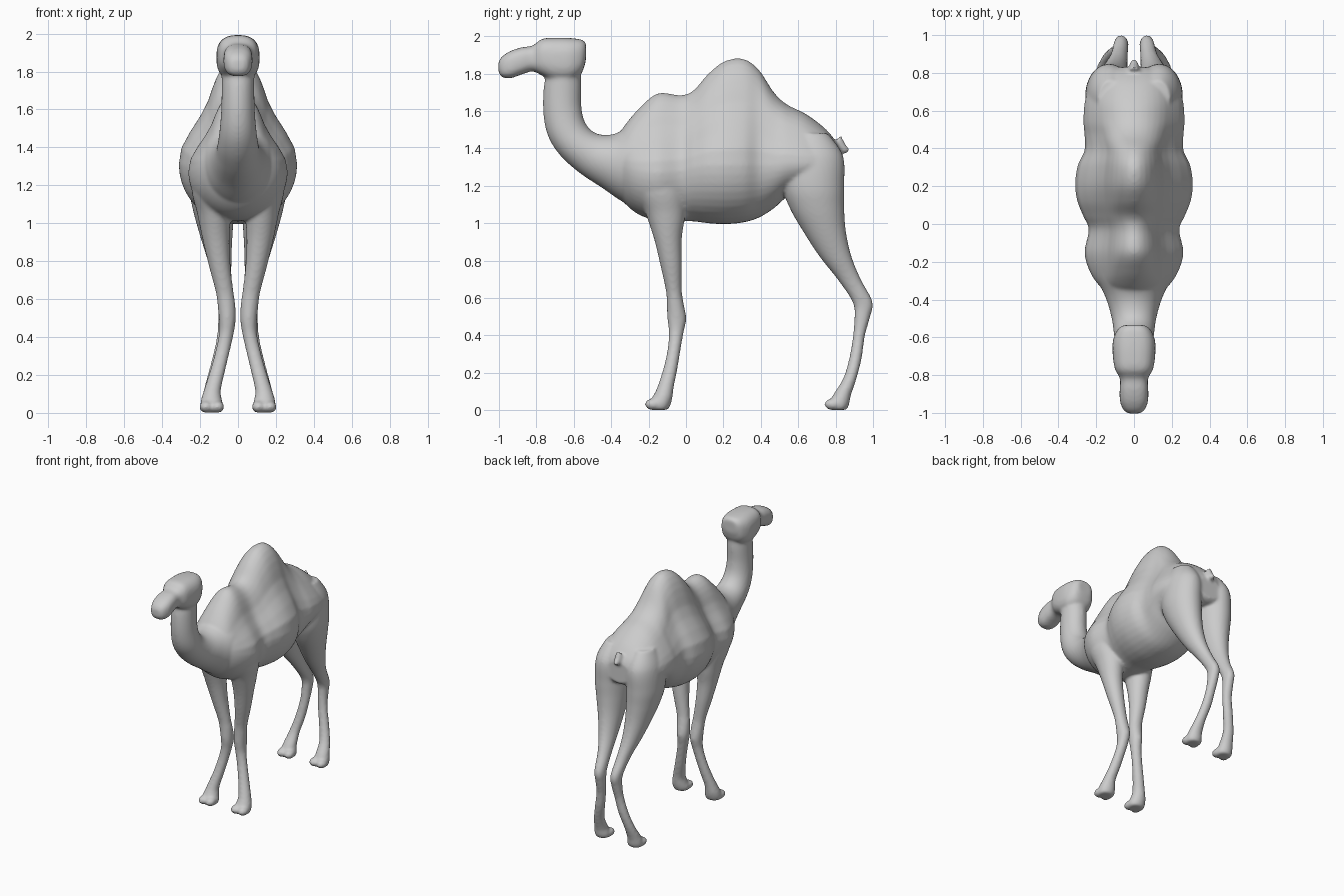
import bpy, bmesh, math
from mathutils import Vector, Matrix

N = 40
parts = []


def smooth_rows(rows, k=6):
    """Catmull-Rom interpolation of every column in a table of sections."""
    out = []
    for i in range(len(rows) - 1):
        p0, p1 = rows[max(i - 1, 0)], rows[i]
        p2, p3 = rows[i + 1], rows[min(i + 2, len(rows) - 1)]
        for j in range(k):
            t = j / k
            out.append([0.5 * (2 * b + (c - a) * t + (2 * a - 5 * b + 4 * c - d) * t * t
                               + (3 * b - a - 3 * c + d) * t ** 3)
                        for a, b, c, d in zip(p0, p1, p2, p3)])
    return out + [list(rows[-1])]


def loft(name, rows, section):
    bm = bmesh.new()
    rings = [[bm.verts.new(section(r, 2 * math.pi * i / N)) for i in range(N)]
             for r in smooth_rows(rows)]
    for a, b in zip(rings, rings[1:]):
        for i in range(N):
            j = (i + 1) % N
            bm.faces.new((a[i], a[j], b[j], b[i]))
    bm.faces.new(rings[0])
    bm.faces.new(rings[-1])
    finish(name, bm)


def finish(name, bm):
    bmesh.ops.recalc_face_normals(bm, faces=bm.faces)
    me = bpy.data.meshes.new(name)
    bm.to_mesh(me)
    bm.free()
    ob = bpy.data.objects.new(name, me)
    bpy.context.collection.objects.link(ob)
    parts.append(ob)


def spow(v, e):
    return math.copysign(abs(v) ** e, v)


def torso_section(r, t):
    # y, top, widest height, bottom, half width, hump pinch
    y, top, mid, bot, w, h = r
    s, c = math.sin(t), math.cos(t)
    u = min(max((s - 0.05) / 0.6, 0), 1)
    pinch = 1 - h * u * u * (3 - 2 * u)
    return Vector((w * c * pinch, y, mid + s * ((top - mid) if s > 0 else (mid - bot))))


def neck_section(r, t):
    # back edge y z, front edge y z, half width
    ya, za, yb, zb, w = r
    a, b = Vector((0, ya, za)), Vector((0, yb, zb))
    return (a + b) / 2 + (a - b) / 2 * math.sin(t) + Vector((w * math.cos(t), 0, 0))


def head_section(r, t):
    # y, top, bottom, half width
    y, top, bot, w = r
    return Vector((w * spow(math.cos(t), 0.75), y,
                   (top + bot) / 2 + (top - bot) / 2 * spow(math.sin(t), 0.75)))


def leg_section(side):
    # z, front y, back y, inner x, outer x
    def section(r, t):
        z, y0, y1, x0, x1 = r
        return Vector((side * ((x0 + x1) / 2 + (x1 - x0) / 2 * math.cos(t)),
                       (y0 + y1) / 2 + (y1 - y0) / 2 * math.sin(t), z))
    return section


# Torso with withers, hump and rump
loft("torso", [
    (-0.38, 1.44, 1.31, 1.20, 0.10, 0.0),
    (-0.33, 1.52, 1.30, 1.11, 0.18, 0.1),
    (-0.25, 1.615, 1.28, 1.045, 0.235, 0.25),
    (-0.15, 1.695, 1.27, 1.015, 0.262, 0.35),
    (-0.03, 1.685, 1.28, 1.01, 0.24, 0.33),
    (0.04, 1.71, 1.30, 1.01, 0.268, 0.33),
    (0.12, 1.80, 1.31, 1.00, 0.30, 0.37),
    (0.21, 1.868, 1.31, 0.995, 0.312, 0.38),
    (0.31, 1.878, 1.31, 1.005, 0.298, 0.38),
    (0.39, 1.82, 1.31, 1.03, 0.262, 0.33),
    (0.47, 1.70, 1.31, 1.08, 0.262, 0.22),
    (0.54, 1.635, 1.32, 1.14, 0.268, 0.15),
    (0.64, 1.585, 1.32, 1.18, 0.262, 0.12),
    (0.74, 1.51, 1.32, 1.20, 0.235, 0.1),
    (0.80, 1.44, 1.32, 1.21, 0.185, 0.05),
    (0.83, 1.39, 1.31, 1.23, 0.10, 0.0)], torso_section)

# Curved neck
loft("neck", [
    (-0.57, 1.90, -0.73, 1.87, 0.088),
    (-0.56, 1.75, -0.76, 1.73, 0.086),
    (-0.56, 1.63, -0.762, 1.58, 0.088),
    (-0.54, 1.54, -0.735, 1.46, 0.096),
    (-0.49, 1.485, -0.67, 1.36, 0.106),
    (-0.42, 1.472, -0.57, 1.27, 0.118),
    (-0.35, 1.49, -0.45, 1.19, 0.145),
    (-0.25, 1.54, -0.33, 1.11, 0.19),
    (-0.15, 1.56, -0.20, 1.06, 0.20)], neck_section)

# Head with flat crown and drooping muzzle
loft("head", [
    (-1.003, 1.86, 1.81, 0.03),
    (-0.985, 1.89, 1.782, 0.055),
    (-0.94, 1.92, 1.775, 0.074),
    (-0.88, 1.94, 1.795, 0.076),
    (-0.82, 1.95, 1.812, 0.074),
    (-0.77, 1.985, 1.79, 0.10),
    (-0.70, 1.992, 1.76, 0.112),
    (-0.62, 1.990, 1.76, 0.112),
    (-0.56, 1.982, 1.80, 0.088),
    (-0.535, 1.965, 1.87, 0.055)], head_section)

FRONT = [
    (1.38, -0.24, -0.05, 0.08, 0.20),
    (1.20, -0.27, -0.01, 0.05, 0.245),
    (1.05, -0.215, -0.005, 0.04, 0.215),
    (0.92, -0.172, -0.022, 0.045, 0.188),
    (0.78, -0.138, -0.022, 0.04, 0.155),
    (0.64, -0.108, -0.022, 0.024, 0.118),
    (0.57, -0.102, -0.012, 0.014, 0.108),
    (0.49, -0.10, 0.002, 0.012, 0.10),
    (0.42, -0.092, -0.012, 0.022, 0.10),
    (0.33, -0.098, -0.028, 0.042, 0.118),
    (0.22, -0.122, -0.046, 0.068, 0.148),
    (0.12, -0.155, -0.066, 0.09, 0.18),
    (0.07, -0.18, -0.072, 0.085, 0.195),
    (0.03, -0.20, -0.082, 0.075, 0.20),
    (0.002, -0.19, -0.095, 0.085, 0.19)]
HIND = [
    (1.48, 0.58, 0.76, 0.06, 0.19),
    (1.36, 0.52, 0.84, 0.015, 0.245),
    (1.20, 0.515, 0.846, 0.012, 0.258),
    (1.08, 0.555, 0.846, 0.018, 0.24),
    (0.95, 0.63, 0.856, 0.028, 0.205),
    (0.82, 0.715, 0.886, 0.034, 0.165),
    (0.70, 0.81, 0.935, 0.034, 0.128),
    (0.58, 0.89, 0.998, 0.03, 0.108),
    (0.50, 0.90, 0.985, 0.032, 0.105),
    (0.40, 0.893, 0.957, 0.042, 0.112),
    (0.28, 0.873, 0.94, 0.064, 0.138),
    (0.17, 0.84, 0.912, 0.09, 0.168),
    (0.08, 0.785, 0.882, 0.09, 0.19),
    (0.03, 0.765, 0.872, 0.08, 0.198),
    (0.002, 0.77, 0.86, 0.09, 0.188)]

# Legs and two-toed feet, mirrored left and right
for side, word in ((1, "left"), (-1, "right")):
    for kind, rows, toe_y in (("front", FRONT, -0.175), ("hind", HIND, 0.785)):
        loft(f"{word}_{kind}_leg", rows, leg_section(side))
        for x in (0.108, 0.168):
            bm = bmesh.new()
            bmesh.ops.create_uvsphere(bm, u_segments=20, v_segments=12, radius=1)
            bm.transform(Matrix.Translation((side * x, toe_y, 0.032))
                         @ Matrix.Diagonal((0.036, 0.046, 0.032, 1)))
            finish(f"{word}_{kind}_toe", bm)

# Tail stub
loft("tail", [
    (0.83, 1.47, 0.76, 1.40, 0.03),
    (0.855, 1.42, 0.82, 1.375, 0.025),
    (0.875, 1.395, 0.855, 1.37, 0.017)], neck_section)

# Fuse the parts into one skin and soften the joins
bpy.ops.object.select_all(action='DESELECT')
for ob in parts:
    ob.select_set(True)
bpy.context.view_layer.objects.active = parts[0]
bpy.ops.object.join()
body = bpy.context.view_layer.objects.active
body.name = "camel_body"
rm = body.modifiers.new("fuse", 'REMESH')
rm.mode = 'VOXEL'
rm.voxel_size = 0.01
rm.use_smooth_shade = True
sm = body.modifiers.new("soften", 'SMOOTH')
sm.factor = 0.5
sm.iterations = 8
